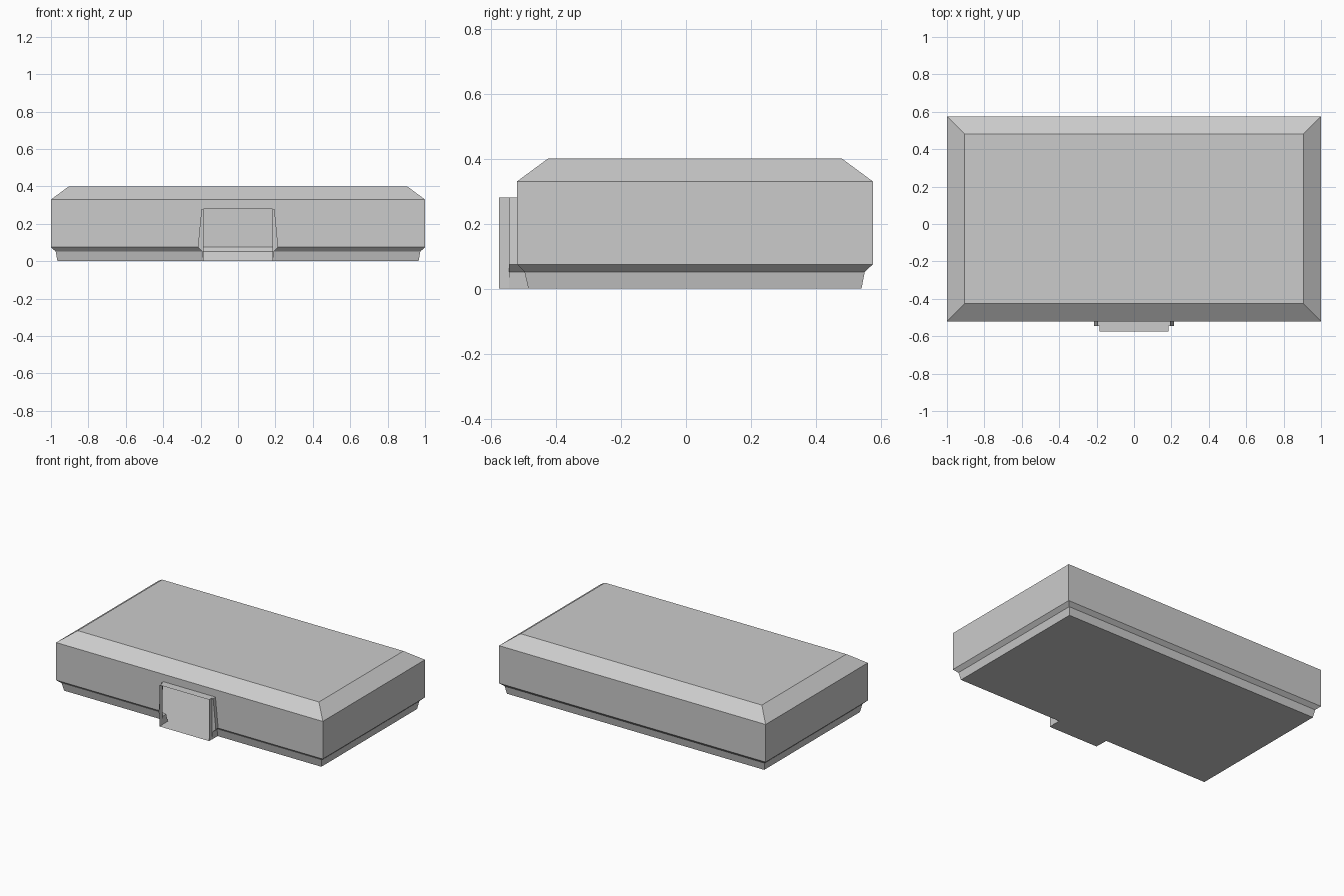
import bpy, bmesh

if "Cube" in bpy.data.objects:
    bpy.data.objects.remove(bpy.data.objects["Cube"])


def mirrored(half, z):
    """Open outline: right half front-to-back, then left half back-to-front."""
    pts = [(x, y, z) for x, y in half]
    return pts + [(-x, y, z) for x, y, z in reversed(pts)]


def build(name, lofts, caps):
    """Each loft is (rows of points, closed); each cap is one flat outline."""
    bm = bmesh.new()
    for rows, closed in lofts:
        rings = [[bm.verts.new(p) for p in row] for row in rows]
        n = len(rings[0])
        for a, b in zip(rings, rings[1:]):
            for i in range(n if closed else n - 1):
                j = (i + 1) % n
                bm.faces.new((a[i], a[j], b[j], b[i]))
    for cap in caps:
        bm.faces.new([bm.verts.new(p) for p in cap])
    bmesh.ops.remove_doubles(bm, verts=bm.verts, dist=0.0005)
    bmesh.ops.recalc_face_normals(bm, faces=bm.faces)
    mesh = bpy.data.meshes.new(name)
    bm.to_mesh(mesh)
    bm.free()
    obj = bpy.data.objects.new(name, mesh)
    bpy.context.collection.objects.link(obj)
    return obj


# Levels: z, half width, front y, back y, half width of the front opening
LEVELS = [
    (0.0, 0.965, -0.485, 0.54, 0.187),
    (0.052, 0.975, -0.497, 0.55, 0.191),
    (0.075, 1.0, -0.52, 0.575, 0.215),
    (0.28, 1.0, -0.52, 0.575, 0.195),
]
UPPER = LEVELS[-1:] + [
    (0.33, 1.0, -0.52, 0.575, 0),
    (0.40, 0.905, -0.425, 0.48, 0),
]
LIP, FRONT, INNER = -0.545, -0.575, 0.185

# Hollow case: lower walls with front opening, closed upper walls, bevelled lid
lower = [mirrored([(w, yf), (x, yf), (x, yb)], z) for z, x, yf, yb, w in LEVELS]
upper = [mirrored([(x, yf), (x, yb)], z) for z, x, yf, yb, w in UPPER]
build("case", [(lower, False), (upper, True)], [lower[0], upper[-1]])

# Open-fronted latch surround: stepped side walls with top and floor
right = [[(w, yf, z), (w, LIP, z), (INNER, LIP, z), (INNER, FRONT, z)]
         for z, x, yf, yb, w in LEVELS]
left = [[(-x, y, z) for x, y, z in row] for row in right]
caps = [right[k] + left[k][::-1] for k in (0, -1)]
build("latch_surround", [(right, False), (left, False)], caps)
